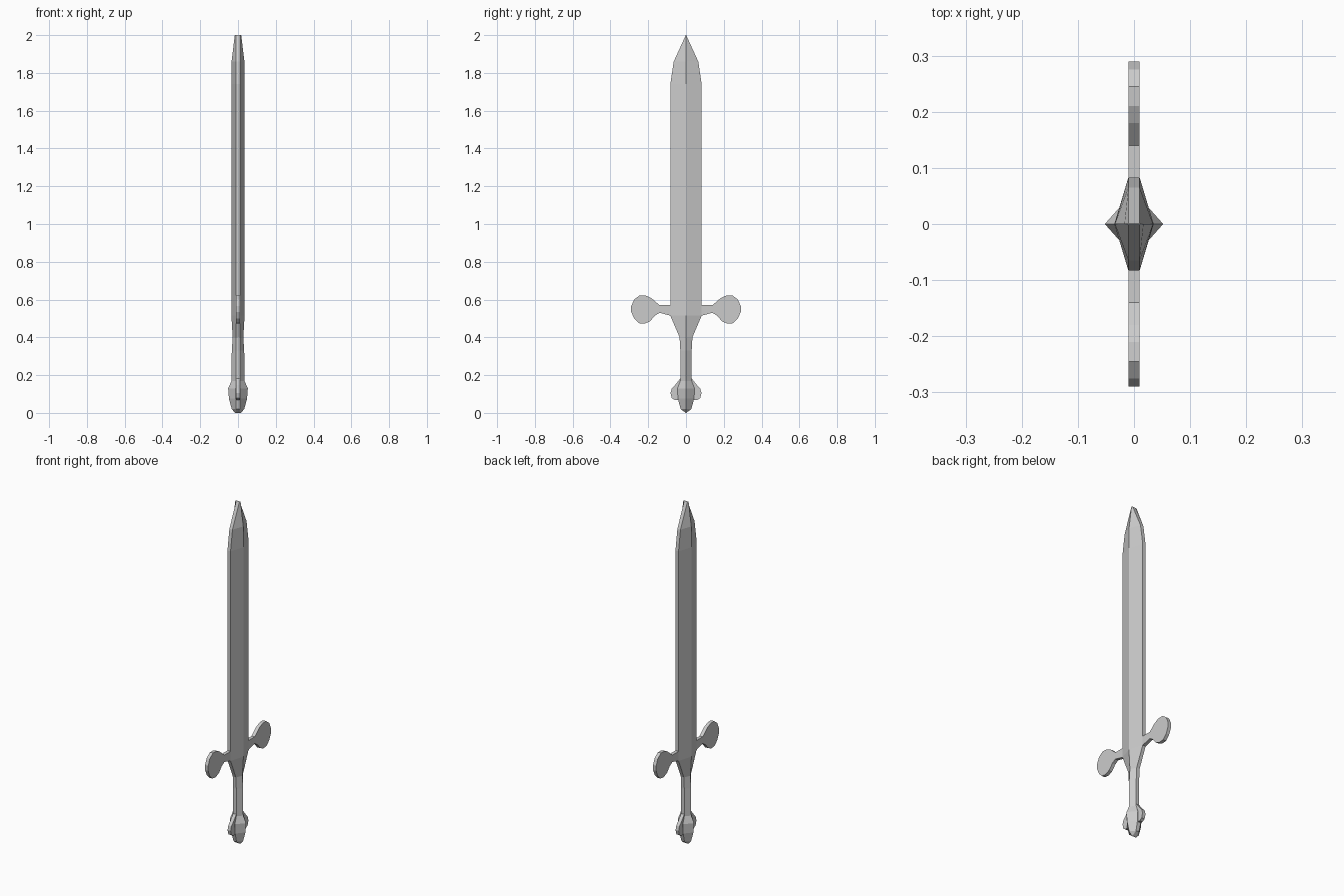
import bpy

if "Cube" in bpy.data.objects:
    bpy.data.objects.remove(bpy.data.objects["Cube"])


def make_object(name, verts, faces):
    mesh = bpy.data.meshes.new(name)
    mesh.from_pydata(verts, [], faces)
    mesh.validate()
    obj = bpy.data.objects.new(name, mesh)
    bpy.context.collection.objects.link(obj)
    return obj


def ridged_loft(name, sections):
    """Loft six-sided ridged sections given as (z, half_width, ridge_x, edge_x)."""
    verts, faces = [], []
    for z, w, r, e in sections:
        verts += [(r, 0, z), (e, w, z), (-e, w, z), (-r, 0, z), (-e, -w, z), (e, -w, z)]
    for s in range(len(sections) - 1):
        for i in range(6):
            a, b = s * 6 + i, s * 6 + (i + 1) % 6
            faces.append((a, b, b + 6, a + 6))
    n = len(verts)
    faces += [tuple(range(5, -1, -1)), tuple(range(n - 6, n))]
    return make_object(name, verts, faces)


def flat_plate(name, outline, half_x):
    """Extrude a clockwise (y, z) outline along x and mirror it across y."""
    n = len(outline)
    verts = [(x, y, z) for x in (-half_x, half_x) for y, z in outline]
    faces = [tuple(range(n)), tuple(range(2 * n - 1, n - 1, -1))]
    faces += [((i + 1) % n, i, i + n, (i + 1) % n + n) for i in range(n)]
    obj = make_object(name, verts, faces)
    mirror = obj.modifiers.new("Mirror", 'MIRROR')
    mirror.use_axis = (False, True, False)
    mirror.use_mirror_merge = False
    return obj


# Blade with central ridge and blunt edges
ridged_loft("blade", [
    (0.40, 0.034, 0.028, 0.010),
    (0.515, 0.083, 0.035, 0.010),
    (1.74, 0.083, 0.035, 0.010),
    (1.86, 0.065, 0.034, 0.010),
    (2.00, 0.001, 0.017, 0.010),
])

# Grip
ridged_loft("grip", [
    (0.17, 0.030, 0.034, 0.010),
    (0.33, 0.030, 0.033, 0.010),
    (0.40, 0.034, 0.028, 0.010),
])

# Pommel core
ridged_loft("pommel", [
    (0.00, 0.001, 0.015, 0.010),
    (0.02, 0.028, 0.033, 0.010),
    (0.075, 0.043, 0.048, 0.012),
    (0.13, 0.045, 0.052, 0.012),
    (0.17, 0.030, 0.034, 0.010),
])

# Crossguard arms ending in rounded paddles
flat_plate("crossguard", [
    (0.07, 0.57), (0.14, 0.57), (0.18, 0.605), (0.21, 0.62), (0.245, 0.622),
    (0.275, 0.60), (0.29, 0.565), (0.29, 0.535), (0.275, 0.50), (0.25, 0.475),
    (0.22, 0.472), (0.19, 0.485), (0.165, 0.515), (0.14, 0.53), (0.083, 0.515),
    (0.07, 0.515),
], 0.01)

# Flat side lobes of the pommel
flat_plate("pommel_lobes", [
    (0.02, 0.19), (0.032, 0.18), (0.058, 0.147), (0.075, 0.13), (0.082, 0.105),
    (0.075, 0.078), (0.058, 0.067), (0.04, 0.07), (0.02, 0.07),
], 0.01)
